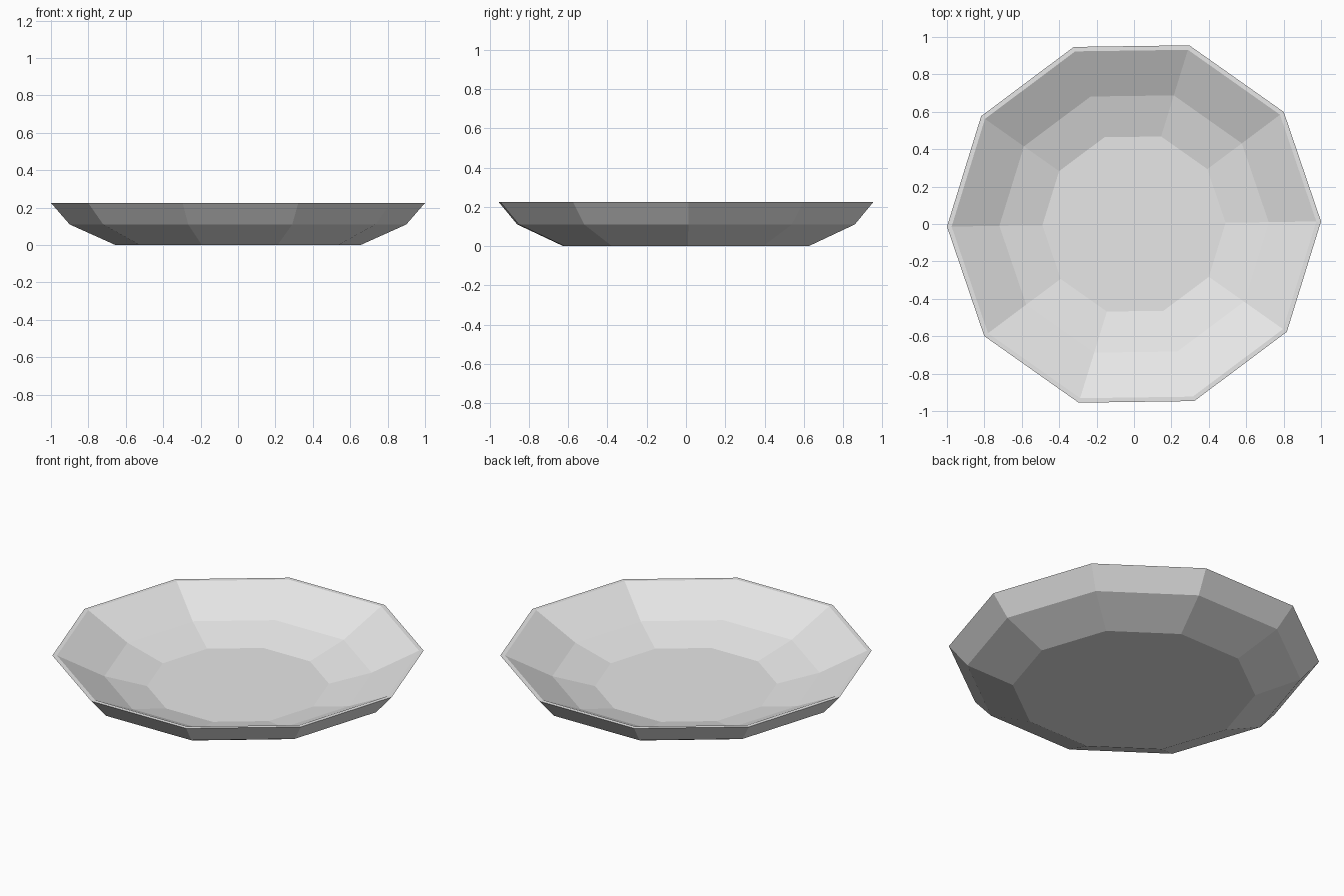
import bpy
import bmesh
from math import cos, sin, radians, tau

SIDES = 10
TWIST = radians(0.8)

cube = bpy.data.objects.get("Cube")
if cube:
    bpy.data.objects.remove(cube, do_unlink=True)

# Plain light grey glaze
grey = bpy.data.materials.new("light_grey")
grey.use_nodes = True
colour = (0.8, 0.8, 0.8, 1)
grey.diffuse_color = colour
grey.node_tree.nodes["Principled BSDF"].inputs["Base Color"].default_value = colour

# Wall profile (radius, height): foot, outer wall, rim, inner wall, floor
profile = [(0.655, 0), (0.9, 0.11), (1, 0.225),
           (0.975, 0.225), (0.72, 0.098), (0.49, 0.036)]

# Sweep the profile around the axis as flat-sided rings
bm = bmesh.new()
rings = []
for radius, height in profile:
    angles = [TWIST + tau * i / SIDES for i in range(SIDES)]
    rings.append([bm.verts.new((radius * cos(a), radius * sin(a), height))
                  for a in angles])
for low, high in zip(rings, rings[1:]):
    for i in range(SIDES):
        j = (i + 1) % SIDES
        bm.faces.new((low[i], low[j], high[j], high[i]))

# Close the underside and the inner floor
bm.faces.new(reversed(rings[0]))
bm.faces.new(rings[-1])
bmesh.ops.recalc_face_normals(bm, faces=bm.faces)

mesh = bpy.data.meshes.new("bowl")
bm.to_mesh(mesh)
bm.free()
mesh.materials.append(grey)
bowl = bpy.data.objects.new("bowl", mesh)
bpy.context.collection.objects.link(bowl)
